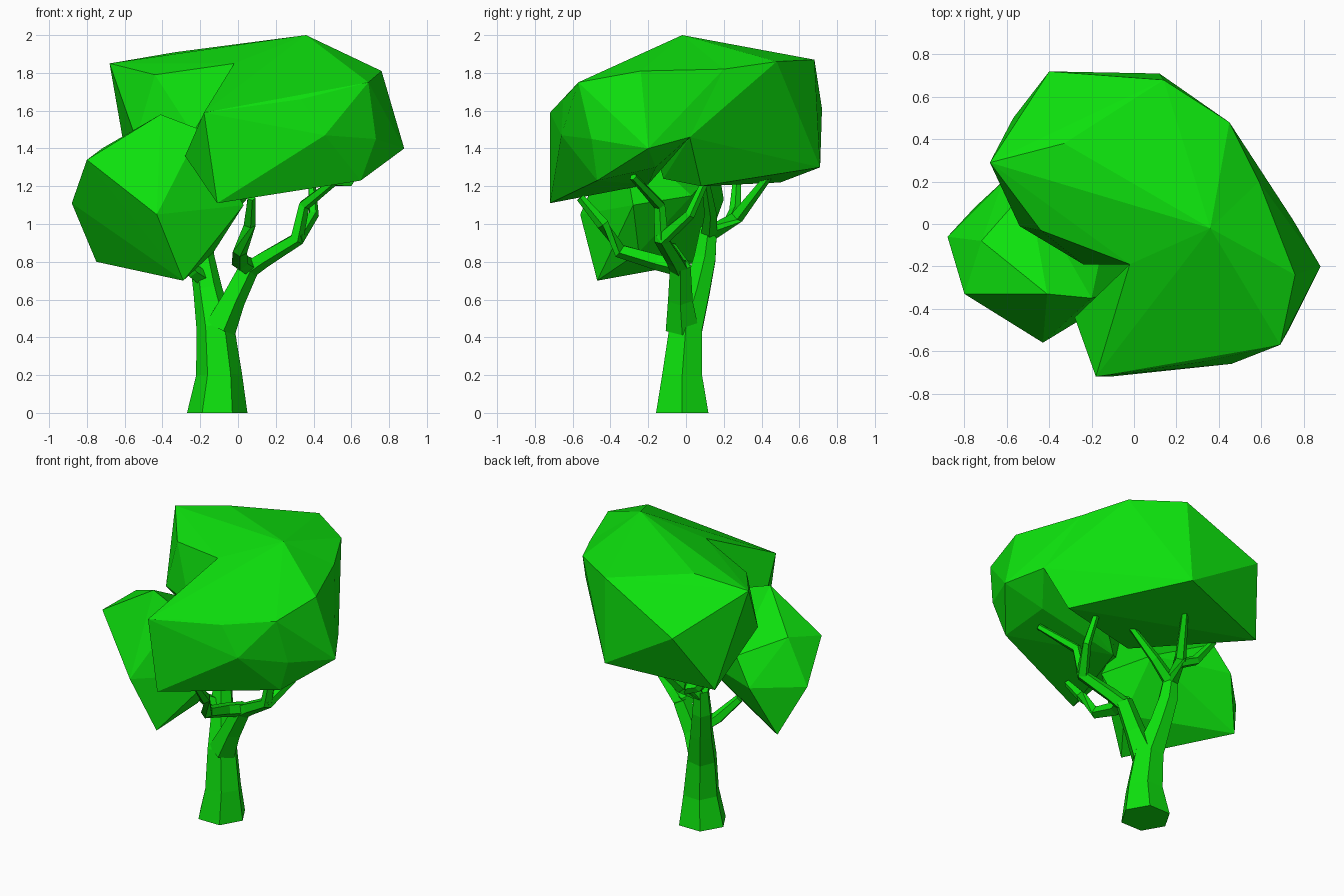
import bpy, bmesh, math
from mathutils import Vector

green = bpy.data.materials.new("leaf_green")
green.diffuse_color = (0.004, 0.75, 0.004, 1)


def finish(bm, name):
    bmesh.ops.recalc_face_normals(bm, faces=bm.faces)
    me = bpy.data.meshes.new(name)
    bm.to_mesh(me)
    bm.free()
    me.materials.append(green)
    ob = bpy.data.objects.new(name, me)
    bpy.context.collection.objects.link(ob)
    return ob


def clump(name, points):
    """Faceted leaf mass: hull around a few corner points."""
    bm = bmesh.new()
    for p in points:
        bm.verts.new(p)
    bmesh.ops.convex_hull(bm, input=bm.verts)
    loose = [v for v in bm.verts if not v.link_faces]
    bmesh.ops.delete(bm, geom=loose, context='VERTS')
    return finish(bm, name)


def limb(name, path, sides=5, scale=1.0):
    """Tapered faceted tube through (x, y, z, radius) points."""
    bm = bmesh.new()
    pts = [Vector(p[:3]) for p in path]
    rings = []
    for i, p in enumerate(pts):
        d = (pts[min(i + 1, len(pts) - 1)] - pts[max(i - 1, 0)]).normalized()
        if i == 0 and p.z < 0.1:
            d = Vector((0, 0, 1))
        ref = Vector((0, 1, 0)) if abs(d.y) < 0.8 else Vector((1, 0, 0))
        u = ref.cross(d).normalized()
        w = d.cross(u)
        r = path[i][3] * scale
        rings.append([bm.verts.new(p + r * (u * math.cos(a) + w * math.sin(a)))
                      for a in (math.tau * k / sides for k in range(sides))])
    for a, b in zip(rings, rings[1:]):
        for k in range(sides):
            j = (k + 1) % sides
            bm.faces.new((a[k], a[j], b[j], b[k]))
    bm.faces.new(rings[0])
    bm.faces.new(rings[-1])
    return finish(bm, name)


# Upper canopy: back mass and front mass fused into one shell
canopy = clump("upper_canopy", [
    (0.36, -0.02, 2.0), (-0.33, 0.38, 1.91), (-0.68, 0.29, 1.85), (-0.02, -0.19, 1.85),
    (-0.44, -0.03, 1.79), (-0.54, -0.01, 1.45), (-0.24, -0.19, 1.48), (0.12, 0.15, 1.96),
    (0.59, 0.2, 1.82), (0.45, 0.48, 1.86), (0.14, 0.68, 1.87), (-0.4, 0.72, 1.61),
    (0.12, 0.71, 1.3), (-0.57, 0.5, 1.22), (0.6, 0.08, 1.2), (0.75, 0.02, 1.46),
    (-0.05, -0.12, 1.24)])
front = clump("front_canopy", [
    (0.36, -0.02, 2.0), (-0.02, -0.19, 1.85), (0.76, -0.24, 1.81), (0.59, 0.2, 1.82),
    (0.88, -0.2, 1.4), (0.69, -0.57, 1.75), (0.73, -0.5, 1.45), (0.46, -0.66, 1.47),
    (0.33, -0.65, 1.66), (-0.18, -0.72, 1.59), (-0.11, -0.72, 1.11), (-0.28, -0.44, 1.36),
    (0.65, -0.47, 1.23), (0.61, -0.16, 1.3), (0.75, 0.02, 1.46), (0.0, -0.2, 1.21)])
mod = canopy.modifiers.new("fuse", 'BOOLEAN')
mod.operation = 'UNION'
mod.solver = 'EXACT'
mod.object = front
bpy.context.view_layer.objects.active = canopy
bpy.ops.object.modifier_apply(modifier="fuse")
bpy.data.objects.remove(front)

# Lower leaf clump on the left
clump("lower_clump", [
    (-0.88, -0.06, 1.11), (-0.8, -0.33, 1.34), (-0.72, -0.08, 1.4), (-0.41, -0.33, 1.58),
    (-0.43, -0.56, 1.05), (-0.29, -0.47, 0.7), (-0.75, 0.08, 0.8), (-0.62, 0.2, 1.13),
    (-0.5, 0.17, 1.31), (-0.2, -0.35, 1.5), (0.03, -0.28, 1.1), (-0.12, 0.03, 1.15),
    (-0.13, -0.25, 0.85)])

# Trunk and its rear stem
limb("trunk", [(-0.11, -0.02, 0, 0.16), (-0.1, -0.02, 0.2, 0.122), (-0.12, 0.0, 0.45, 0.1),
               (-0.16, 0.06, 0.65, 0.077), (-0.19, 0.1, 0.82, 0.066), (-0.2, 0.12, 0.98, 0.05)], 6)

# Branches
branches = {
    "right_stem": [(-0.1, -0.02, 0.45, 0.08), (-0.03, -0.03, 0.6, 0.06), (0.06, -0.03, 0.78, 0.05)],
    "right_branch": [(0.04, -0.03, 0.75, 0.045), (0.13, -0.06, 0.81, 0.04), (0.31, -0.13, 0.92, 0.035),
                     (0.35, -0.14, 1.1, 0.028), (0.54, -0.28, 1.25, 0.018)],
    "right_twig": [(0.31, -0.13, 0.92, 0.035), (0.4, 0.02, 1.05, 0.025), (0.39, 0.1, 1.22, 0.018)],
    "front_branch": [(0.06, -0.02, 0.77, 0.045), (0.01, -0.15, 0.8, 0.04), (0.01, -0.35, 0.86, 0.035),
                     (0.06, -0.44, 1.0, 0.03), (0.07, -0.56, 1.14, 0.02)],
    "rear_branch": [(-0.2, 0.12, 0.94, 0.04), (-0.15, 0.27, 1.04, 0.033), (-0.04, 0.45, 1.27, 0.018)],
    "rear_twig": [(-0.17, 0.24, 1.02, 0.03), (-0.28, 0.26, 1.07, 0.028), (-0.42, 0.27, 1.25, 0.018)],
    "middle_branch": [(-0.2, 0.12, 0.94, 0.04), (-0.06, 0.13, 1.06, 0.03), (0.12, 0.1, 1.25, 0.018)],
    "left_twig": [(-0.17, 0.07, 0.7, 0.04), (-0.24, 0.0, 0.75, 0.035), (-0.35, -0.08, 0.88, 0.025)],
}
for name, path in branches.items():
    limb(name, path, scale=1.15)
